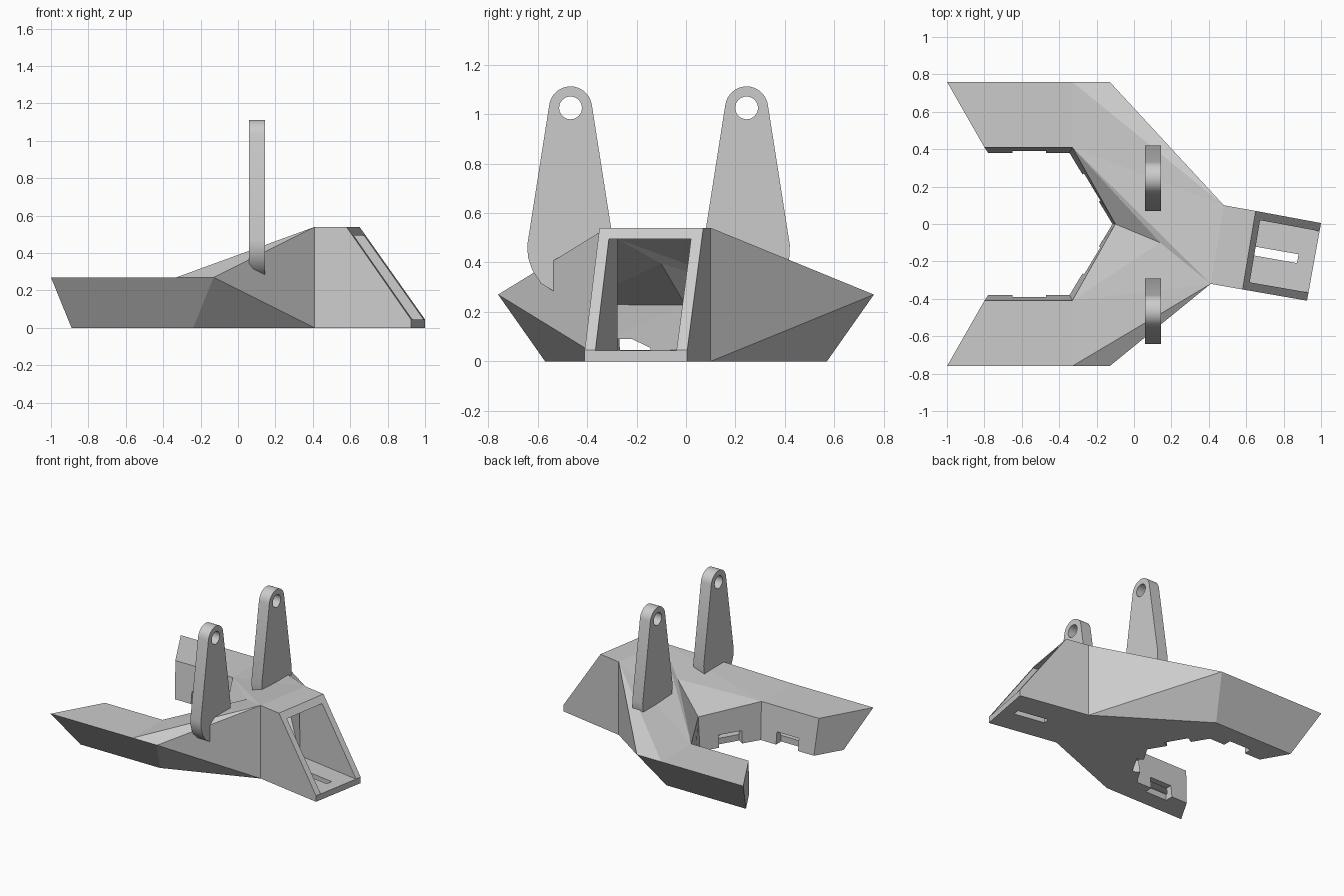
import bpy, bmesh, math
from mathutils import Vector, Matrix

if "Cube" in bpy.data.objects:
    bpy.data.objects.remove(bpy.data.objects["Cube"])

GREY = (0.6, 0.6, 0.6, 1)
grey = bpy.data.materials.new("plain grey")
grey.use_nodes = True
grey.diffuse_color = GREY
grey.node_tree.nodes["Principled BSDF"].inputs["Base Color"].default_value = GREY

WALL = 0.045   # shell thickness
TOP = 0.54     # ridge height
MID = 0.27     # arm height


def make_object(name, bm):
    bmesh.ops.recalc_face_normals(bm, faces=bm.faces)
    mesh = bpy.data.meshes.new(name)
    bm.to_mesh(mesh)
    bm.free()
    mesh.materials.append(grey)
    obj = bpy.data.objects.new(name, mesh)
    bpy.context.collection.objects.link(obj)
    return obj


def box(name, size, centre, angle):
    bm = bmesh.new()
    bmesh.ops.create_cube(bm, size=1)
    place = Matrix.Translation(centre) @ Matrix.Rotation(angle, 4, "Z")
    bmesh.ops.transform(bm, matrix=place @ Matrix.Diagonal((*size, 1)), verts=bm.verts)
    return make_object(name, bm)


def cut(target, cutter):
    mod = target.modifiers.new("cut " + cutter.name, "BOOLEAN")
    mod.operation = "DIFFERENCE"
    mod.solver = "EXACT"
    mod.object = cutter
    cutter.hide_render = True
    cutter.hide_set(True)


# Corner points of the body; l = +y side, r = -y side
points = {
    "valley": (-0.10, 0, 0.25), "valley0": (-0.115, 0, 0), "fold": (0.14, -0.10, 0.43),
    "l_neck": (0.48, 0.10, TOP), "l_neck0": (0.48, 0.10, 0),
    "r_neck": (0.41, -0.32, TOP), "r_neck0": (0.41, -0.32, 0),
    "l_brow": (0.65, 0.07, TOP), "r_brow": (0.58, -0.35, TOP),
    "l_lip": (1.0, 0.005, WALL), "l_lip0": (1.0, 0.005, 0),
    "r_lip": (0.925, -0.41, WALL), "r_lip0": (0.925, -0.41, 0),
}
for s, k in (("l", 1), ("r", -1)):
    points.update({
        s + "_tip": (-1, 0.76 * k, MID), s + "_tip0": (-0.89, 0.57 * k, 0),
        s + "_end": (-0.80, 0.41 * k, MID), s + "_end0": (-0.78, 0.38 * k, 0),
        s + "_in": (-0.33, 0.41 * k, MID), s + "_in0": (-0.345, 0.38 * k, 0),
        s + "_out": (-0.33, 0.76 * k, MID), s + "_bend": (-0.13, 0.76 * k, MID),
        s + "_bend0": (-0.24, 0.57 * k, 0),
    })

# Faces shared by both arms, written with a side prefix
arm_faces = [
    "_tip _out _in _end", "_tip _end _end0 _tip0", "_tip _tip0 _bend0 _bend _out",
    "_end _in _in0 _end0", "_in valley valley0 _in0", "_bend _bend0 _neck0",
    "_bend _neck0 _neck", "_out _bend _neck", "_neck _brow _lip _lip0 _neck0",
]
faces = [" ".join(s + w if w[0] == "_" else w for w in f.split())
         for s in "lr" for f in arm_faces]
faces += [
    "l_out l_neck l_in", "l_in l_neck r_neck", "l_in r_neck fold", "l_in fold valley",
    "r_out r_neck r_in", "r_in r_neck fold", "r_in fold valley",
    "l_neck l_brow r_brow r_neck", "l_lip l_lip0 r_lip0 r_lip", "l_brow l_lip r_lip r_brow",
    "valley0 l_in0 l_end0 l_tip0 l_bend0 l_neck0 l_lip0"
    " r_lip0 r_neck0 r_bend0 r_tip0 r_end0 r_in0",
]


def body_mesh():
    bm = bmesh.new()
    verts = {n: bm.verts.new(p) for n, p in points.items()}
    for f in faces:
        bm.faces.new([verts[n] for n in f.split()])
    bmesh.ops.recalc_face_normals(bm, faces=bm.faces)
    bm.normal_update()
    return bm


body = make_object("body_shell", body_mesh())

# Cavity: every wall moved inward, the nose opening moved outward
bm = body_mesh()
moves = []
for v in bm.verts:
    m = Matrix.Identity(3) * 0.001
    b = Vector((0, 0, 0))
    for f in v.link_faces:
        n = f.normal
        c = f.calc_center_median()
        is_nose = n.x > 0.5 and c.x > 0.75
        d = 0.1 if is_nose else -WALL
        m += Matrix([n * n[i] for i in range(3)])
        b += n * d
    moves.append((v, m.inverted() @ b))
for v, d in moves:
    v.co += d
bmesh.ops.triangulate(bm, faces=bm.faces)
cut(body, make_object("cavity_cutter", bm))

# Notches low on the four inner walls
for k in (1, -1):
    cut(body, box("arm_notch_cutter", (0.18, 0.11, 0.2), (-0.56, 0.385 * k, -0.01), 0))
    cut(body, box("inner_notch_cutter", (0.17, 0.11, 0.2), (-0.235, 0.19 * k, -0.01),
                  math.radians(-60 * k)))

# Slot in the nose floor
cut(body, box("slot_cutter", (0.235, 0.048, 0.3), (0.76, -0.165, 0), math.radians(-10)))


# Upright lugs: tapered plate, rounded top, round eye
def lug(name, y, k, foot):
    eye_z, r = 1.025, 0.087
    arc = [math.radians(8 + 164 * i / 16) for i in range(17)]
    outline = [(r * math.cos(a), eye_z + r * math.sin(a)) for a in arc] + foot
    bm = bmesh.new()
    face = bm.faces.new([bm.verts.new((0.06, y + k * p, z)) for p, z in outline])
    ext = bmesh.ops.extrude_face_region(bm, geom=[face])
    bmesh.ops.translate(bm, vec=(0.085, 0, 0),
                        verts=[g for g in ext["geom"] if isinstance(g, bmesh.types.BMVert)])
    obj = make_object(name, bm)
    bm = bmesh.new()
    bmesh.ops.create_cone(bm, cap_ends=True, segments=32, radius1=0.046, radius2=0.046,
                          depth=0.3, matrix=Matrix.Translation((0.1, y, eye_z))
                          @ Matrix.Rotation(math.pi / 2, 4, "Y"))
    cut(obj, make_object(name + "_eye_cutter", bm))
    bpy.context.view_layer.objects.active = obj
    obj.select_set(True)
    bpy.ops.object.shade_smooth_by_angle(angle=math.radians(30))
    obj.select_set(False)


hook = [(-0.175, 0.47), (-0.172, 0.42), (-0.155, 0.37), (-0.12, 0.315), (-0.07, 0.285),
        (-0.05, 0.28), (-0.05, 0.40), (0.165, 0.40), (0.175, 0.47)]
stub = [(-0.175, 0.47), (-0.172, 0.41), (-0.165, 0.385), (0.165, 0.40), (0.175, 0.47)]
lug("front_lug", -0.467, 1, hook)
lug("back_lug", 0.245, -1, stub)
